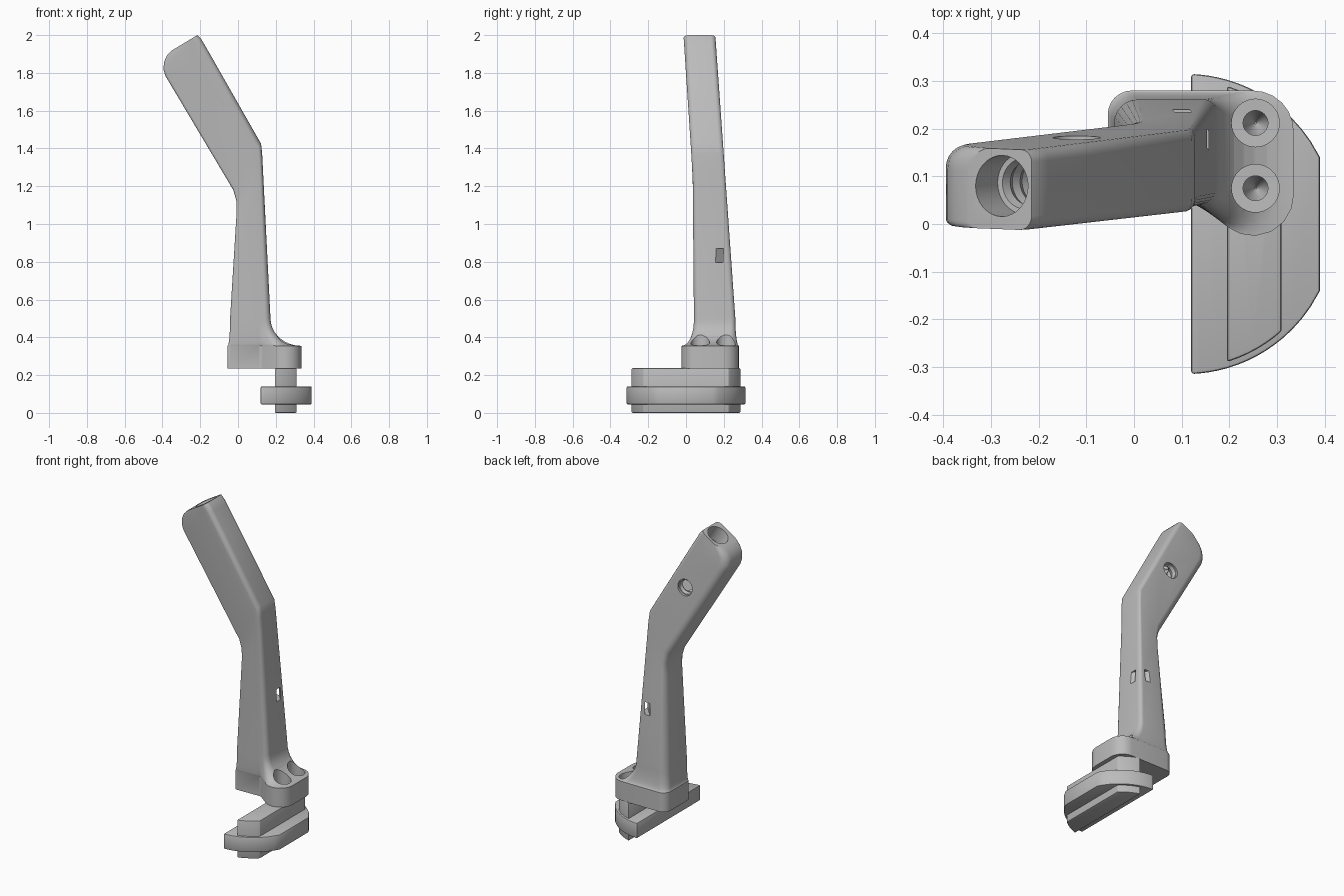
import bpy, bmesh, math
from mathutils import Vector, Matrix

cube = bpy.data.objects.get("Cube")
if cube:
    bpy.data.objects.remove(cube)

grey = bpy.data.materials.new("plain grey")
grey.use_nodes = True
grey.diffuse_color = (0.5, 0.5, 0.5, 1)
grey.node_tree.nodes["Principled BSDF"].inputs["Base Color"].default_value = (0.5, 0.5, 0.5, 1)


def loft(name, rings):
    """Skin a stack of equal-length closed rings and cap both ends."""
    bm = bmesh.new()
    vs = [[bm.verts.new(p) for p in ring] for ring in rings]
    n = len(rings[0])
    for a, b in zip(vs, vs[1:]):
        for i in range(n):
            j = (i + 1) % n
            bm.faces.new((a[i], a[j], b[j], b[i]))
    bm.faces.new(vs[0][::-1])
    bm.faces.new(vs[-1])
    bmesh.ops.recalc_face_normals(bm, faces=bm.faces)
    mesh = bpy.data.meshes.new(name)
    bm.to_mesh(mesh)
    bm.free()
    mesh.materials.append(grey)
    obj = bpy.data.objects.new(name, mesh)
    bpy.context.collection.objects.link(obj)
    return obj


def rounded(corners, steps=6):
    """Round a polygon given as (x, y, cut length) with circular arcs."""
    out = []
    for i, (x, y, cut) in enumerate(corners):
        p = Vector((x, y))
        to_a = (Vector(corners[i - 1][:2]) - p).normalized()
        to_b = (Vector(corners[(i + 1) % len(corners)][:2]) - p).normalized()
        a, b = p + to_a * cut, p + to_b * cut
        w = math.sin(to_a.angle(to_b) / 2)
        for k in range(steps + 1):
            t = k / steps
            c0, c1, c2 = (1 - t) ** 2, 2 * w * t * (1 - t), t * t
            out.append((a * c0 + p * c1 + b * c2) / (c0 + c1 + c2))
    return out


def lathe(name, profile, origin, axis, sides=40):
    """Turned solid from (radius, distance) pairs along an axis."""
    turn = Vector(axis).to_track_quat('Z', 'Y')
    rings = []
    for r, d in profile:
        rings.append([Vector(origin) + turn @ Vector((r * math.cos(a), r * math.sin(a), d))
                      for a in (2 * math.pi * k / sides for k in range(sides))])
    return loft(name, rings)


def bake(obj):
    """Replace the mesh by its modified result."""
    deps = bpy.context.evaluated_depsgraph_get()
    mesh = bpy.data.meshes.new_from_object(obj.evaluated_get(deps))
    obj.modifiers.clear()
    obj.data = mesh


def cut(obj, cutters):
    for c in cutters:
        m = obj.modifiers.new("cut", 'BOOLEAN')
        m.operation, m.solver, m.object = 'DIFFERENCE', 'EXACT', c
    bake(obj)


def smooth(obj):
    bpy.ops.object.select_all(action='DESELECT')
    obj.select_set(True)
    bpy.context.view_layer.objects.active = obj
    bpy.ops.object.shade_smooth_by_angle(angle=math.radians(28))


# Arm: leaning front and back surfaces
def front_y(z):
    return 0.042 if z < 1.16 else 0.042 - 0.066 * (z - 1.16)


def back_y(z):
    return 0.28 - 0.0708 * (z - 0.235)


def arm_ring(left, right):
    (xl, zl), (xr, zr) = left, right
    w = math.hypot(xr - xl, zr - zl)
    fl, fr = front_y(zl), front_y(zr)
    pts = rounded([(0, fl, 0.014), (0.7 * w, fl + 0.7 * (fr - fl), 0.01),
                   (w, fr, 0.03), (w, back_y(zr), 0.025), (0, back_y(zl), 0.05)])
    return [Vector((xl + (xr - xl) * p.x / w, p.y, zl + (zr - zl) * p.x / w)) for p in pts]


# Foot outline, blended into the arm by a quarter-round fillet
foot = rounded([(-0.055, 0.045, 0.014), (0.122, 0.05, 0.01), (0.335, -0.11, 0.17),
                (0.335, 0.28, 0.085), (-0.055, 0.28, 0.05)])
arm_start = arm_ring((-0.042, 0.5), (0.172, 0.5))
rings = [[Vector((p.x, p.y, 0.235)) for p in foot]]
for k in range(9):
    a = math.pi / 2 * k / 9
    mix = 1 - math.sin(a)
    z = 0.355 + 0.145 * (1 - math.cos(a))
    rings.append([Vector((p.x * mix + q.x * (1 - mix), p.y * mix + q.y * (1 - mix), z))
                  for p, q in zip(foot, arm_start)])
rings.append(arm_start)
stations = [((-0.008, 1.05), (0.133, 1.27)), ((-0.008, 1.12), (0.128, 1.37)),
            ((-0.025, 1.18), (0.122, 1.425)), ((-0.385, 1.785), (-0.11, 1.832)),
            ((-0.395, 1.82), (-0.14, 1.885)), ((-0.391, 1.86), (-0.165, 1.928)),
            ((-0.376, 1.892), (-0.18, 1.954)), ((-0.355, 1.914), (-0.195, 1.98)),
            ((-0.345, 1.922), (-0.215, 2.0))]
rings += [arm_ring(a, b) for a, b in stations]
arm = loft("arm_with_foot", rings)


def threads(start, end, r):
    n = round((end - start) / 0.02)
    return [(r - 0.007 * (k % 2), start + (end - start) * k / n) for k in range(n + 1)]


# Socket in the arm tip and threaded cross hole in the back
socket = lathe("socket_cutter", [(0.064, -0.1), (0.064, 0.09)] + threads(0.091, 0.42, 0.053),
               (-0.276, 0.08, 1.96), (0.5, 0.05, -0.86))
side_hole = lathe("side_hole_cutter", [(0.05, 0), (0.05, 0.13)] + threads(0.131, 0.21, 0.045),
                  (-0.12, 0.3, 1.63), (0, -1, 0))

# Counterbored screw holes running down into the rail
screws = [lathe("screw_cutter", [(0.05, 0), (0.05, 0.3), (0.026, 0.301), (0.026, 0.4), (0.002, 0.45)],
                (0.255, y, 0.61), (0, 0, -1)) for y in (0.075, 0.212)]

# Strap slot passing diagonally through the back corner
spin = Matrix.Rotation(math.radians(132), 3, 'Z')
slot = loft("slot_cutter", [[Vector((0.1275, 0.208, z)) + spin @ Vector((x, y, 0))
                             for x, y in ((-0.1, -0.013), (0.1, -0.013), (0.1, 0.013), (-0.1, 0.013))]
                            for z in (0.795, 0.87)])
cut(arm, [socket, side_hole, slot] + screws)


# Cross-shaped rail with ends trimmed to a round outline
def rail_bar(name, x0, x1, z0, z1, radius):
    n = 14
    xs = [x0 + (x1 - x0) * k / n for k in range(n + 1)]
    half = [(x, math.sqrt(radius ** 2 - (x - 0.108) ** 2)) for x in xs]
    outline = [(x, -y) for x, y in half] + half[::-1]
    bar = loft(name, [[(x, y, z) for x, y in outline] for z in (z0, z1)])
    m = bar.modifiers.new("edge", 'BEVEL')
    m.width, m.segments, m.limit_method, m.angle_limit = 0.006, 2, 'ANGLE', math.radians(35)
    bake(bar)
    return bar


rail_wings = rail_bar("rail_wings", 0.12, 0.39, 0.045, 0.14, 0.315)
rail_web = rail_bar("rail_web", 0.195, 0.31, 0, 0.237, 0.302)
cut(rail_web, screws)

for c in [socket, side_hole, slot] + screws:
    bpy.data.objects.remove(c)
for obj in (arm, rail_wings, rail_web):
    smooth(obj)
